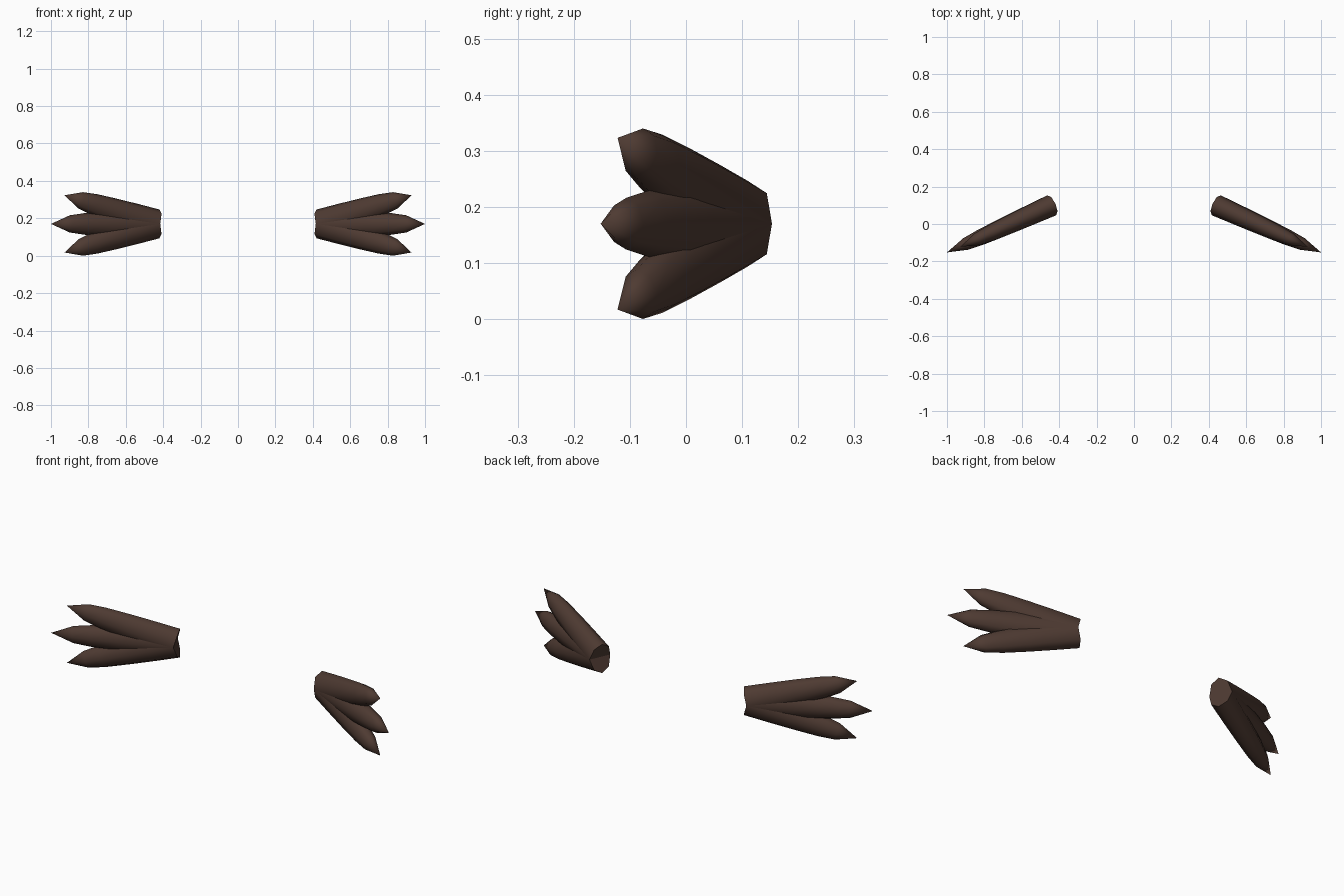
import bpy, bmesh, math
from mathutils import Vector

cube = bpy.data.objects.get("Cube")
if cube:
    bpy.data.objects.remove(cube, do_unlink=True)

# Single dark brown material
COLOR = (0.077, 0.043, 0.032, 1.0)
brown = bpy.data.materials.new("dark_brown")
brown.use_nodes = True
brown.diffuse_color = COLOR
bsdf = next(n for n in brown.node_tree.nodes if n.type == 'BSDF_PRINCIPLED')
bsdf.inputs["Base Color"].default_value = COLOR

SIDES = 8
FLATTEN = 0.73      # sideways radius relative to upright radius
ROOT = (0.44, 0.10, 0.17)
# (fraction of the length, upright radius)
PROFILE = [(0, 0.080), (0.22, 0.0745), (0.45, 0.0675), (0.67, 0.0585), (0.82, 0.046)]
TIPS = {
    "upper": (0.928, -0.122, 0.323),
    "middle": (1.0, -0.152, 0.17),
    "lower": (0.928, -0.122, 0.017),
}


def make_prong(name, root, tip):
    """Pointed, slightly flattened spindle with a flat cap at the root."""
    root, tip = Vector(root), Vector(tip)
    axis = (tip - root).normalized()
    across = axis.cross(Vector((0, 0, 1))).normalized()
    up = across.cross(axis)

    bm = bmesh.new()
    rings = []
    for t, r in PROFILE:
        center = root.lerp(tip, t)
        ring = []
        for i in range(SIDES):
            a = math.tau * i / SIDES
            ring.append(bm.verts.new(center + across * (r * FLATTEN * math.cos(a))
                                     + up * (r * math.sin(a))))
        rings.append(ring)
    point = bm.verts.new(tip)
    for i in range(SIDES):
        j = (i + 1) % SIDES
        for a, b in zip(rings, rings[1:]):
            bm.faces.new((a[i], a[j], b[j], b[i]))
        bm.faces.new((rings[-1][i], rings[-1][j], point))
    for f in bm.faces:
        f.smooth = True
    # Flat root cap with a sharp rim
    cap = bm.faces.new(rings[0])
    for e in cap.edges:
        e.smooth = False
    bmesh.ops.recalc_face_normals(bm, faces=bm.faces)

    mesh = bpy.data.meshes.new(name)
    bm.to_mesh(mesh)
    bm.free()
    mesh.materials.append(brown)
    obj = bpy.data.objects.new(name, mesh)
    bpy.context.collection.objects.link(obj)


# Three fanned prongs on each side
for side, sx in (("left", 1), ("right", -1)):
    for part, (x, y, z) in TIPS.items():
        make_prong(f"{side}_{part}_prong", (sx * ROOT[0], ROOT[1], ROOT[2]), (sx * x, y, z))
